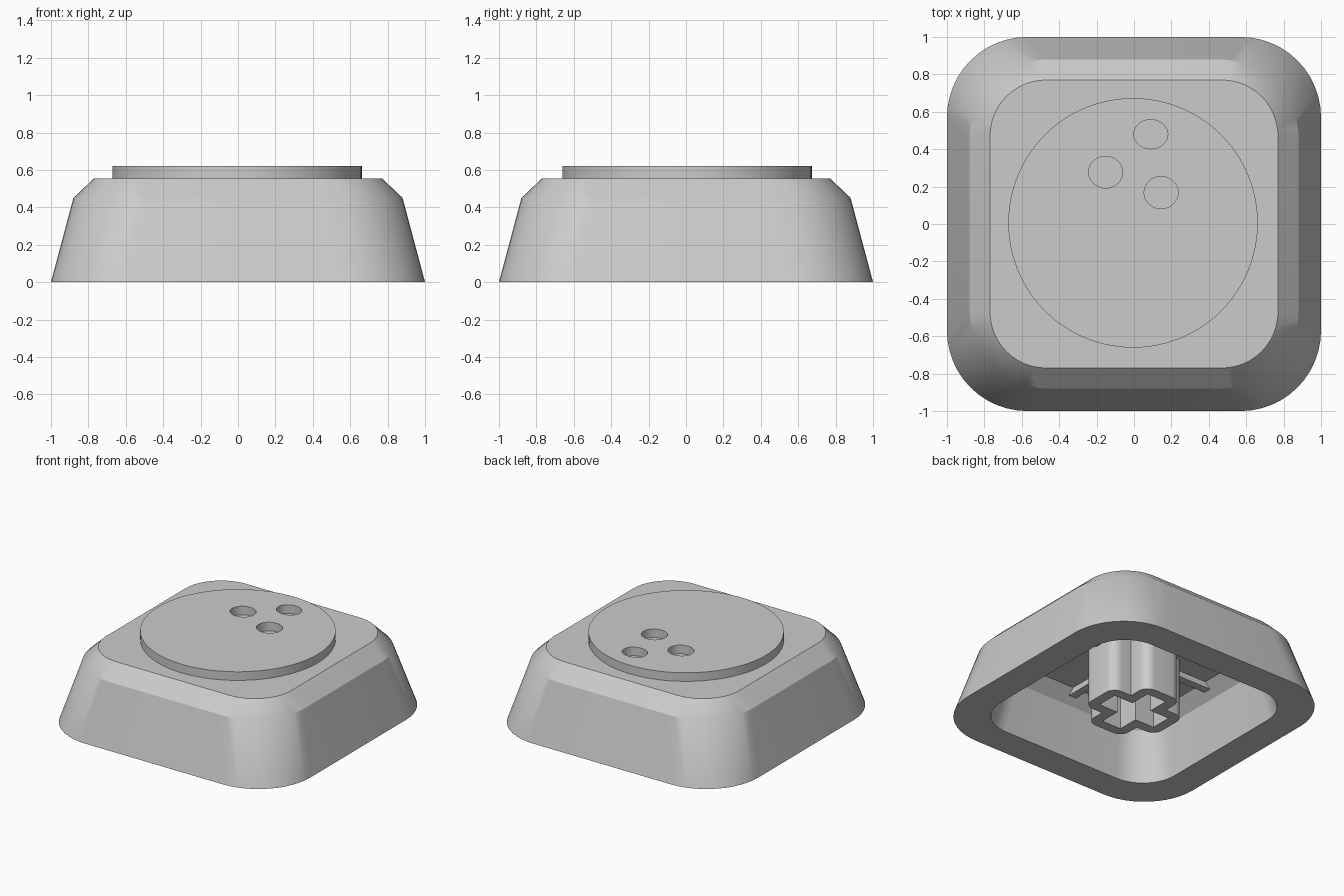
import bpy, bmesh, math

cube = bpy.data.objects.get("Cube")
if cube:
    bpy.data.objects.remove(cube, do_unlink=True)

grey = bpy.data.materials.new("plain_grey")
grey.use_nodes = True
colour = (0.6, 0.6, 0.6, 1)
grey.diffuse_color = colour
grey.node_tree.nodes["Principled BSDF"].inputs["Base Color"].default_value = colour


def loft(name, rings):
    """Skin matching rings of points and cap both ends."""
    bm = bmesh.new()
    loops = [[bm.verts.new(p) for p in ring] for ring in rings]
    n = len(loops[0])
    for a, b in zip(loops, loops[1:]):
        for i in range(n):
            j = (i + 1) % n
            bm.faces.new((a[i], a[j], b[j], b[i]))
    bm.faces.new(loops[0])
    bm.faces.new(loops[-1])
    bmesh.ops.recalc_face_normals(bm, faces=bm.faces)
    mesh = bpy.data.meshes.new(name)
    bm.to_mesh(mesh)
    bm.free()
    mesh.materials.append(grey)
    obj = bpy.data.objects.new(name, mesh)
    bpy.context.collection.objects.link(obj)
    return obj


def prism(name, outline, z0, z1):
    return loft(name, [[(x, y, z) for x, y in outline] for z in (z0, z1)])


def arc(cx, cy, rx, ry, start, sweep, n):
    angles = [math.radians(start + sweep * i / n) for i in range(n + 1)]
    return [(cx + rx * math.cos(a), cy + ry * math.sin(a)) for a in angles]


def ellipse(cx, cy, rx, ry, n):
    return arc(cx, cy, rx, ry, 0, 360, n)[:-1]


def four_fold(points):
    """Repeat points at each quarter turn."""
    out = []
    for c, s in ((1, 0), (0, 1), (-1, 0), (0, -1)):
        out += [(c * x - s * y, s * x + c * y) for x, y in points]
    return out


def rounded_square(half, radius, z):
    c = half - radius
    return [(x, y, z) for x, y in four_fold(arc(c, c, radius, radius, 0, 90, 12))]


def cut(obj, cutter):
    mod = obj.modifiers.new("cut", "BOOLEAN")
    mod.operation = "DIFFERENCE"
    mod.solver = "EXACT"
    mod.object = cutter
    bpy.context.view_layer.objects.active = obj
    bpy.ops.object.modifier_apply(modifier=mod.name)
    bpy.data.objects.remove(cutter, do_unlink=True)


def smooth(obj):
    bpy.ops.object.select_all(action="DESELECT")
    obj.select_set(True)
    bpy.context.view_layer.objects.active = obj
    bpy.ops.object.shade_smooth_by_angle(angle=math.radians(28))


# Hollow cap: outer top, bevel, skirt, then inner wall, inner bevel and ceiling
CEILING = 0.447
shell = loft("cap_shell", [
    rounded_square(0.77, 0.30, 0.555),
    rounded_square(0.88, 0.42, 0.45),
    rounded_square(1.0, 0.43, 0),
    rounded_square(0.775, 0.28, 0),
    rounded_square(0.70, 0.25, 0.36),
    rounded_square(0.61, 0.17, CEILING),
])
smooth(shell)

# Raised round plate with three holes
plate = prism("top_disc", ellipse(-0.005, 0.006, 0.667, 0.667, 96), 0.55, 0.62)
for x, y, ry in ((0.09, 0.48, 0.078), (-0.152, 0.277, 0.085), (0.145, 0.168, 0.086)):
    cut(plate, prism("hole_cutter", ellipse(x, y, 0.091, ry, 32), 0.5, 0.7))
smooth(plate)

# Stem: a cross socket with an even wall and rounded arm ends
ARM, HALF, WALL = 0.24, 0.08, 0.075
inner = HALF + WALL
outline = four_fold(arc(ARM, -HALF, WALL, WALL, -90, 90, 8)
                    + arc(ARM, HALF, WALL, WALL, 0, 90, 8) + [(inner, inner)])
stem = prism("stem", outline, 0, CEILING + 0.01)
cross = four_fold([(ARM, -HALF), (ARM, HALF), (HALF, HALF)])
cut(stem, prism("socket_cutter", cross, -0.1, 0.42))
smooth(stem)

# Slim ribs from the stem across the ceiling to the inner bevel
for k, side in enumerate(("left", "back", "right", "front")):
    rib = prism(side + "_rib", [(0.3, -0.03), (0.67, -0.03), (0.67, 0.03), (0.3, 0.03)],
                0.405, CEILING + 0.01)
    rib.rotation_euler.z = k * math.pi / 2
